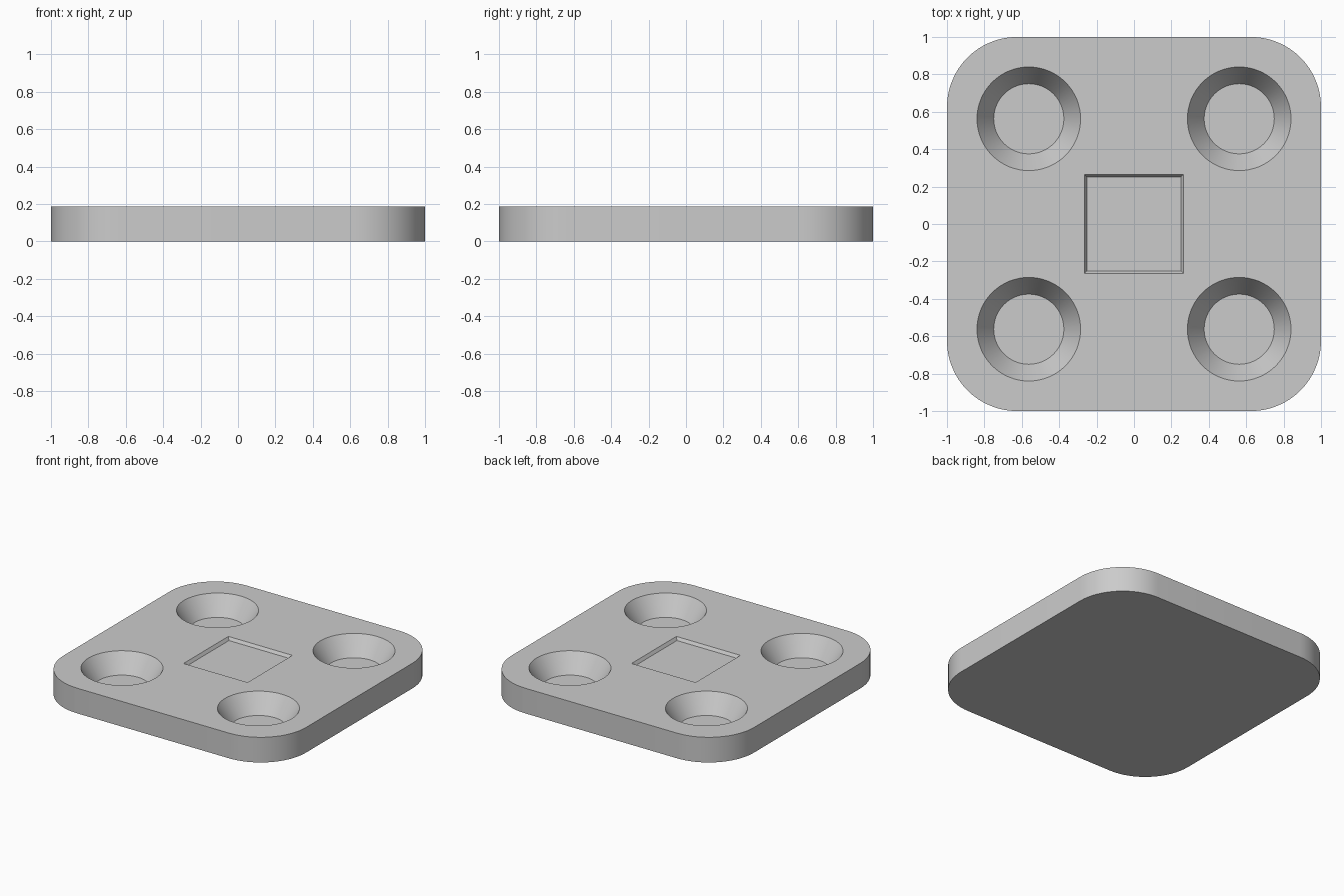
import bpy
import bmesh
from math import cos, sin, pi, radians

HEIGHT = 0.1875
CORNER = 0.375
HOLE_POS = 0.5625
OVER = 0.02  # how far cutters rise above the plate

if "Cube" in bpy.data.objects:
    bpy.data.objects.remove(bpy.data.objects["Cube"], do_unlink=True)

grey = bpy.data.materials.new("light_grey")
grey.use_nodes = True
colour = (0.6, 0.6, 0.6, 1)
grey.diffuse_color = colour
grey.node_tree.nodes["Principled BSDF"].inputs["Base Color"].default_value = colour


def loft(name, lower, upper, z0, z1):
    """Closed solid between two outlines with equal point counts."""
    bm = bmesh.new()
    low = [bm.verts.new((x, y, z0)) for x, y in lower]
    top = [bm.verts.new((x, y, z1)) for x, y in upper]
    bm.faces.new(low[::-1])
    bm.faces.new(top)
    n = len(low)
    for i in range(n):
        j = (i + 1) % n
        bm.faces.new((low[i], low[j], top[j], top[i]))
    mesh = bpy.data.meshes.new(name)
    bm.to_mesh(mesh)
    bm.free()
    mesh.materials.append(grey)
    obj = bpy.data.objects.new(name, mesh)
    bpy.context.collection.objects.link(obj)
    return obj


def circle(r, cx=0, cy=0, n=64):
    return [(cx + r * cos(2 * pi * i / n), cy + r * sin(2 * pi * i / n)) for i in range(n)]


def square(h):
    return [(-h, -h), (h, -h), (h, h), (-h, h)]


def rounded_square(half, r, steps=16):
    pts = []
    c = half - r
    for k, (sx, sy) in enumerate([(1, 1), (-1, 1), (-1, -1), (1, -1)]):
        for i in range(steps + 1):
            a = (k + i / steps) * pi / 2
            pts.append((sx * c + r * cos(a), sy * c + r * sin(a)))
    return pts


def tapered_cutter(name, outline, floor_size, rim_size, depth):
    """Cutter that widens upward and meets rim_size at the plate's top."""
    over_size = rim_size + (rim_size - floor_size) * OVER / depth
    return loft(name, outline(floor_size), outline(over_size), HEIGHT - depth, HEIGHT + OVER)


# Rounded base plate
edge = rounded_square(1, CORNER)
plate = loft("base_plate", edge, edge, 0, HEIGHT)

# Four conical sockets and the shallow square recess
cutters = [tapered_cutter("recess_cutter", square, 0.25, 0.264, 0.022)]
for sx in (-1, 1):
    for sy in (-1, 1):
        cutters.append(tapered_cutter(
            "socket_cutter",
            lambda r: circle(r, sx * HOLE_POS, sy * HOLE_POS),
            0.1875, 0.277, 0.14))

bpy.ops.object.select_all(action='DESELECT')
bpy.context.view_layer.objects.active = plate
plate.select_set(True)
for cutter in cutters:
    cutter.hide_render = True
    mod = plate.modifiers.new("cut", 'BOOLEAN')
    mod.operation = 'DIFFERENCE'
    mod.solver = 'EXACT'
    mod.object = cutter
    bpy.ops.object.modifier_apply(modifier=mod.name)
    bpy.data.objects.remove(cutter, do_unlink=True)

# Round walls smooth, rims and floors crisp
bpy.ops.object.shade_smooth_by_angle(angle=radians(30))
